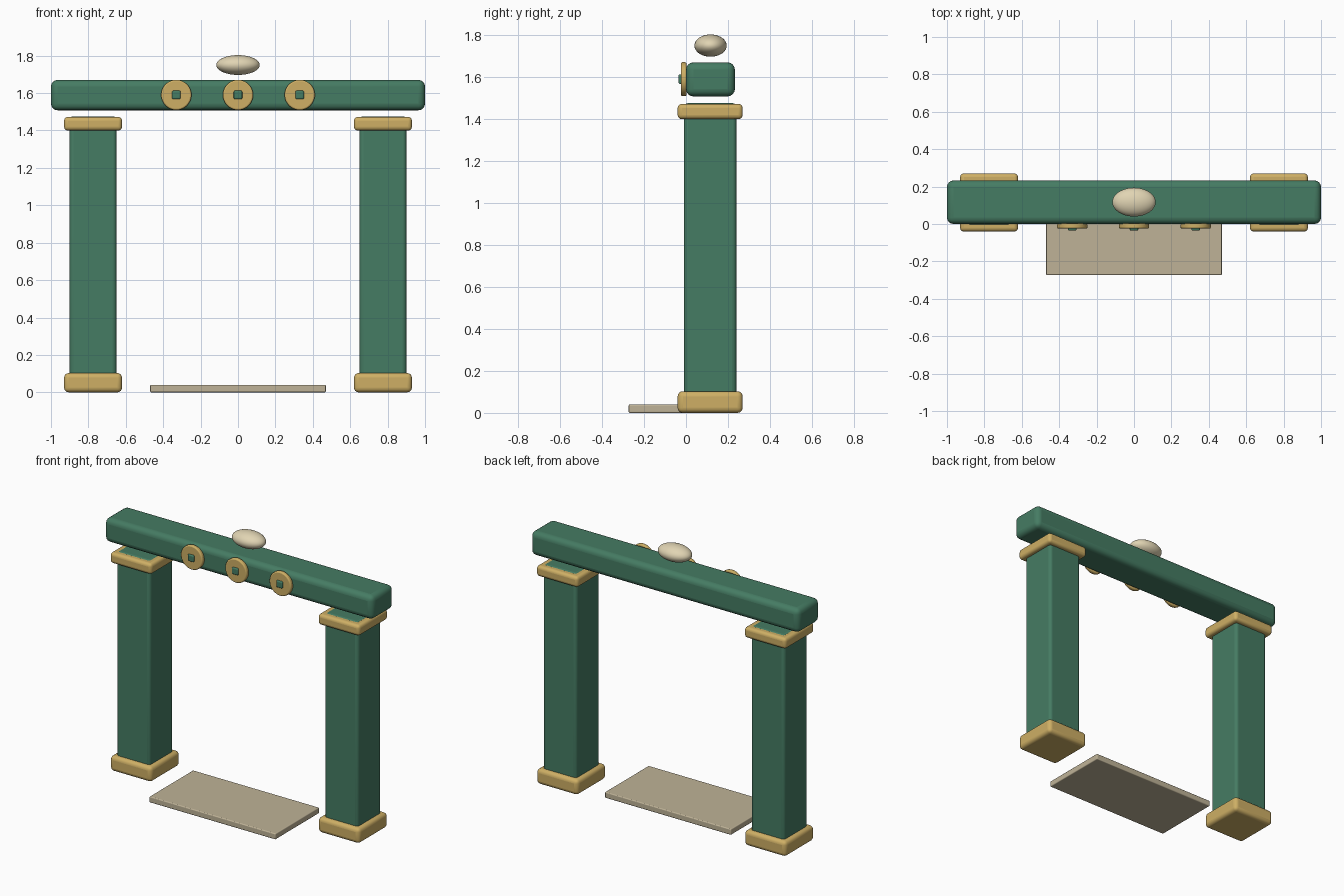
import bpy, math

if "Cube" in bpy.data.objects:
    bpy.data.objects.remove(bpy.data.objects["Cube"])


def material(name, rgb):
    m = bpy.data.materials.new(name)
    m.diffuse_color = (*rgb, 1)
    m.use_nodes = True
    m.node_tree.nodes["Principled BSDF"].inputs["Base Color"].default_value = m.diffuse_color
    return m


GREEN = material("green", (0.06, 0.20, 0.125))
GOLD = material("gold", (0.62, 0.43, 0.13))
STONE = material("stone", (0.52, 0.45, 0.31))
CREAM = material("cream", (0.75, 0.66, 0.45))


def finish(name, mat, bevel=0.0, segments=4):
    ob = bpy.context.object
    ob.name = name
    ob.data.materials.append(mat)
    bpy.ops.object.transform_apply(location=False, rotation=True, scale=True)
    if bevel:
        mod = ob.modifiers.new("Bevel", 'BEVEL')
        mod.width = bevel
        mod.segments = segments
        mod.limit_method = 'ANGLE'
    bpy.ops.object.shade_smooth_by_angle(angle=math.radians(35))
    return ob


def box(name, lo, hi, mat, bevel):
    bpy.ops.mesh.primitive_cube_add(size=1, location=[(a + b) / 2 for a, b in zip(lo, hi)])
    bpy.context.object.scale = [b - a for a, b in zip(lo, hi)]
    return finish(name, mat, bevel)


# Columns with base and cap
for side, cx in (("left", -0.775), ("right", 0.775)):
    box(side + "_column", (cx - 0.125, -0.01, 0.001), (cx + 0.125, 0.24, 1.476), GREEN, 0.02)
    box(side + "_base", (cx - 0.155, -0.04, 0), (cx + 0.155, 0.27, 0.103), GOLD, 0.025)
    box(side + "_cap", (cx - 0.155, -0.04, 1.40), (cx + 0.155, 0.27, 1.472), GOLD, 0.02)

# Crossbeam
box("crossbeam", (-1, 0, 1.508), (1, 0.233, 1.67), GREEN, 0.035)

# Round ornaments with square studs
for name, x in (("left", -0.33), ("middle", 0), ("right", 0.33)):
    bpy.ops.mesh.primitive_cylinder_add(vertices=48, radius=0.081, depth=0.028,
                                        location=(x, -0.011, 1.59),
                                        rotation=(math.pi / 2, 0, 0))
    finish(name + "_disc", GOLD, 0.008, 3)
    box(name + "_stud", (x - 0.023, -0.036, 1.567), (x + 0.023, 0.005, 1.613), GREEN, 0.008)

# Oval finial above the beam
bpy.ops.mesh.primitive_uv_sphere_add(segments=48, ring_count=24, radius=1, location=(0, 0.117, 1.75))
bpy.context.object.scale = (0.116, 0.077, 0.053)
finish("finial", CREAM)

# Doorstep slab
box("doorstep", (-0.47, -0.273, 0), (0.47, 0.193, 0.04), STONE, 0.006)
